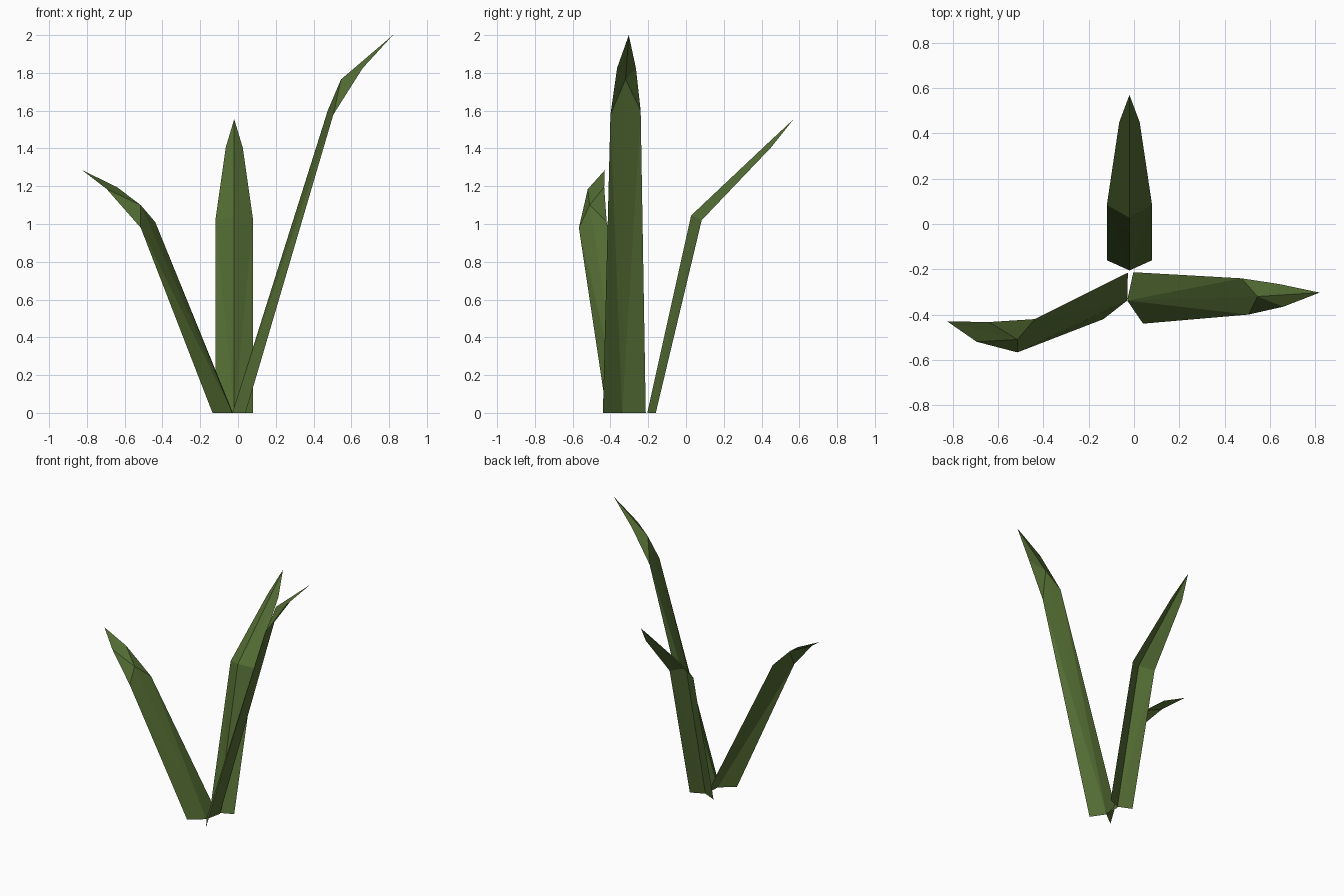
import bpy

if "Cube" in bpy.data.objects:
    bpy.data.objects.remove(bpy.data.objects["Cube"])

# Single leaf colour
leaf = bpy.data.materials.new("olive_green")
leaf.diffuse_color = (0.088, 0.152, 0.034, 1)
leaf.use_nodes = True
leaf.node_tree.nodes["Principled BSDF"].inputs["Base Color"].default_value = leaf.diffuse_color


def blade(name, base, bend, upper, tip):
    """Folded leaf: each row is (edge, centre fold, edge), ending in a tip."""
    rows = [base, bend, upper]
    verts = [p for row in rows for p in row] + [tip]
    faces = []
    # triangulated strips, diagonals running from the fold to the outer edges
    for r in (0, 3):
        for side in (0, 2):
            c, e, c2, e2 = r + 1, r + side, r + 4, r + 3 + side
            tris = [(c, e, e2), (c, e2, c2)]
            faces += [t[::-1] for t in tris] if side else tris
    faces += [(7, 6, 9), (8, 7, 9)]
    mesh = bpy.data.meshes.new(name)
    mesh.from_pydata(verts, [], faces)
    mesh.materials.append(leaf)
    mesh.update()
    obj = bpy.data.objects.new(name, mesh)
    bpy.context.collection.objects.link(obj)


def along(a, b, t):
    return tuple(p + (q - p) * t for p, q in zip(a, b))


# Back blade
blade("back_blade",
      [(-.12, -.16, 0), (-.02, -.205, 0), (.08, -.16, 0)],
      [(-.12, .083, 1.02), (-.02, .027, 1.045), (.08, .083, 1.02)],
      [(-.065, .45, 1.405), (-.02, .43, 1.425), (.025, .45, 1.405)],
      (-.02, .57, 1.555))

# Tall right blade
fold, tip = (.545, -.32, 1.765), (.82, -.303, 2.0)
blade("right_blade",
      [(.04, -.44, 0), (-.03, -.338, 0), (-.003, -.213, 0)],
      [(.505, -.40, 1.58), fold, (.475, -.24, 1.60)],
      [(.66, -.365, 1.825), along(fold, tip, .55), (.64, -.265, 1.825)],
      tip)

# Short left blade
fold, tip = (-.515, -.51, 1.10), (-.825, -.43, 1.285)
blade("left_blade",
      [(-.027, -.215, 0), (-.03, -.338, 0), (-.135, -.42, 0)],
      [(-.438, -.42, 1.01), fold, (-.515, -.567, .98)],
      [(-.64, -.433, 1.195), along(fold, tip, .55), (-.695, -.52, 1.185)],
      tip)
